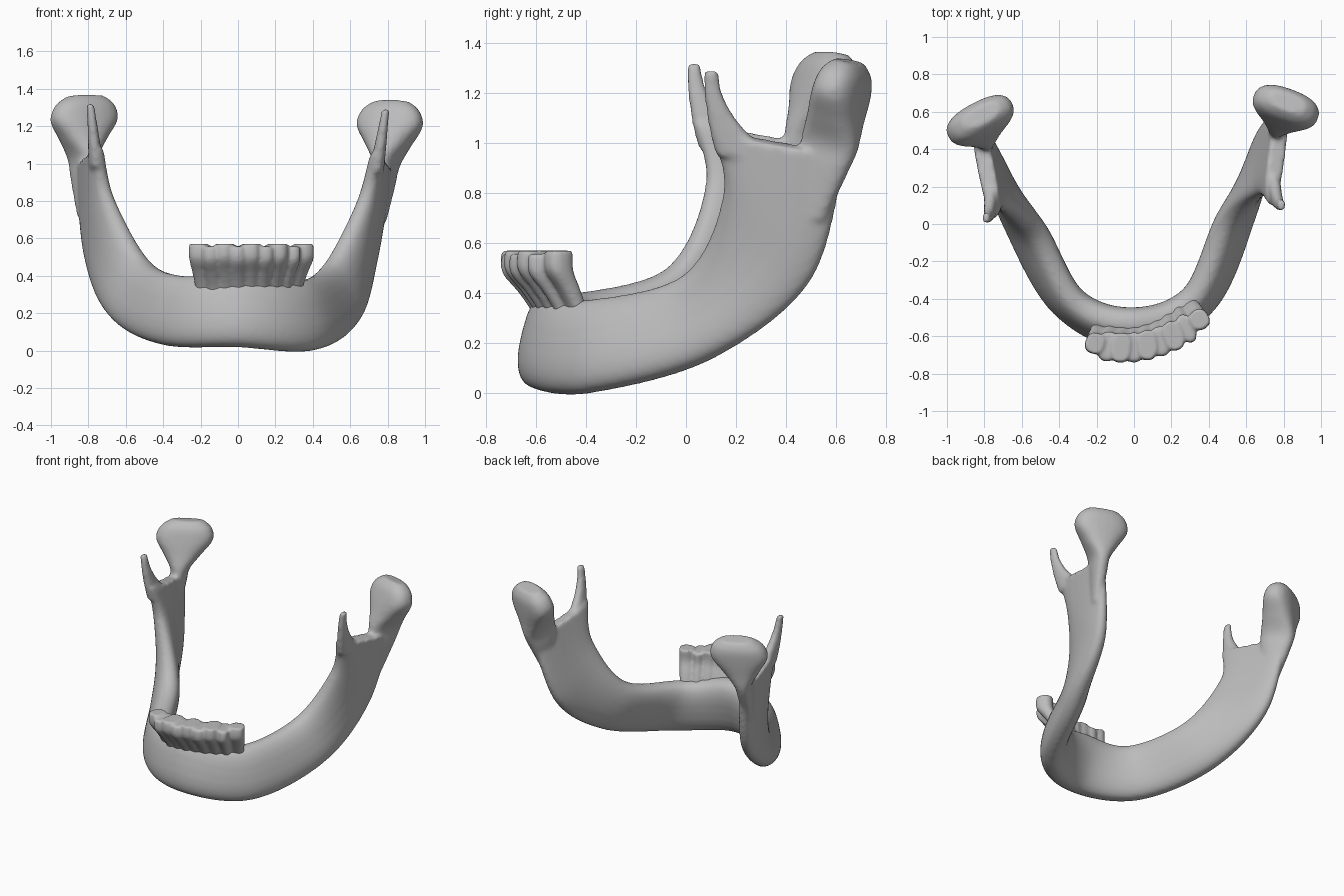
import bpy
import bmesh
from math import cos, sin, pi, copysign
from mathutils import Vector

cube = bpy.data.objects.get("Cube")
if cube:
    bpy.data.objects.remove(cube)

bone = bpy.data.materials.new("bone_grey")
bone.use_nodes = True
bone.diffuse_color = (0.5, 0.5, 0.5, 1)
bone.node_tree.nodes["Principled BSDF"].inputs["Base Color"].default_value = bone.diffuse_color

LEFT, RIGHT = 1, -1


def place(point, side):
    """Put a left-side point on a side; the right sits wider, higher and further forward."""
    x, y, z = point
    if side == LEFT:
        return Vector((x, y, z))
    wider = 0.16 * max(0, y + 0.15) * (1.3 - z)
    forward = max(0, min(0.07, 0.1 * (y + 0.6)))
    return Vector((-x - wider, y - forward, z + 0.03))


def section(first_edge, second_edge, width):
    return Vector((*first_edge, *second_edge, width))


def smooth_path(stations, steps):
    """Catmull-Rom interpolation between sections."""
    last = len(stations) - 1
    path = []
    for i in range(last):
        before, start = stations[max(i - 1, 0)], stations[i]
        end, after = stations[i + 1], stations[min(i + 2, last)]
        leave, arrive = (end - before) / 2, (after - start) / 2
        for k in range(steps):
            t = k / steps
            ease = t * t * (3 - 2 * t)
            path.append(start.lerp(end, ease)
                        + leave * (t * (1 - t) ** 2)
                        - arrive * (t * t * (1 - t)))
    return path + [stations[last]]


def loft(bm, stations, steps=8, sides=24, power=0.8):
    """Skin rounded sections, each spanning two edge points with a given width."""
    path = smooth_path(stations, steps)
    edges = [(Vector(s[0:3]), Vector(s[3:6])) for s in path]
    mids = [(first + second) / 2 for first, second in edges]
    last = len(mids) - 1
    rings = []
    for i, (first, second) in enumerate(edges):
        half = (second - first) / 2
        tangent = mids[min(i + 1, last)] - mids[max(i - 1, 0)]
        across = tangent.cross(half).normalized() * path[i][6] / 2
        ring = []
        for k in range(sides):
            c, s = cos(2 * pi * k / sides), sin(2 * pi * k / sides)
            offset = half * copysign(abs(c) ** power, c) + across * copysign(abs(s) ** power, s)
            ring.append(bm.verts.new(mids[i] + offset))
        rings.append(ring)
    for a, b in zip(rings, rings[1:]):
        for k in range(sides):
            n = (k + 1) % sides
            bm.faces.new((a[k], a[n], b[n], b[k]))
    bm.faces.new(rings[0][::-1])
    bm.faces.new(rings[-1])


def finish(bm, name, voxel, rounds):
    """Fuse overlapping shells into one softly rounded surface."""
    bmesh.ops.recalc_face_normals(bm, faces=bm.faces)
    mesh = bpy.data.meshes.new(name)
    bm.to_mesh(mesh)
    bm.free()
    mesh.materials.append(bone)
    obj = bpy.data.objects.new(name, mesh)
    bpy.context.collection.objects.link(obj)
    fuse = obj.modifiers.new("fuse", "REMESH")
    fuse.mode = "VOXEL"
    fuse.voxel_size = voxel
    fuse.use_smooth_shade = True
    soften = obj.modifiers.new("soften", "SMOOTH")
    soften.factor = 0.5
    soften.iterations = rounds


# Body and ramus: one sweep between the lower and upper borders, thinning upward
lower_border = [(0.4, -0.4, 0), (0.62, 0.1, 0.14), (0.7, 0.5, 0.45), (0.8, 0.64, 0.95)]
upper_border = [(0.3, -0.4, 0.37), (0.48, 0, 0.47), (0.67, 0.15, 0.8), (0.73, 0.1, 1.05)]


def half_arch(side):
    return [section(place(low, side), place(high, side), 0.18 - 0.01 * i * i)
            for i, (low, high) in enumerate(zip(lower_border, upper_border))]


jaw = bmesh.new()
chin = section((0, -0.61, 0.02), (0, -0.51, 0.42), 0.2)
loft(jaw, half_arch(RIGHT)[::-1] + [chin] + half_arch(LEFT), steps=12)


# Thin spur at the front of each ramus, tapering to its tip
def front_spur(bm, side):
    stations = []
    for i in range(5):
        t = i / 4
        x, z = 0.74 + 0.05 * t, 0.95 + 0.34 * t
        taper = (1 - t) ** 2
        front = place((x, 0.07 + 0.05 * taper, z), side)
        rear = place((x, 0.13 + 0.22 * taper, z), side)
        stations.append(section(rear, front, 0.08 - 0.04 * t))
    loft(bm, stations)


# Neck and broad joint head: height, half span and depth of each section
head_sections = [(0.7, 0.03, 0.1), (0.9, 0.05, 0.2), (1, 0.06, 0.24), (1.1, 0.12, 0.22),
                 (1.2, 0.18, 0.2), (1.28, 0.16, 0.17), (1.33, 0.1, 0.1)]


def joint_head(bm, side):
    slant = -0.35 if side == LEFT else -0.5
    stations = []
    for z, span, depth in head_sections:
        rise = z - 0.8
        centre = Vector((0.77 + 0.1 * rise, 0.53 + 0.23 * rise, z))
        reach = Vector((0.95, slant, 0)) * span
        stations.append(section(place(centre + reach, side), place(centre - reach, side), depth))
    loft(bm, stations)


for side in (LEFT, RIGHT):
    front_spur(jaw, side)
    joint_head(jaw, side)
finish(jaw, "jaw_bone", 0.013, 8)

# Front teeth: a tight row along a shallow arch, each leaning outward from its root
teeth = bmesh.new()
count = 9
for i in range(count):
    x = 0.07 * i - 0.21
    y = 0.95 * (x + 0.05) ** 2 - 0.66
    outward = Vector((0.9 * x, y, 0)).normalized()
    height = 0.31 - 0.012 * (i % 2)
    slim = 0.7 if i in (0, count - 1) else 1
    broad = 0.08 if i == count - 2 else 0.1
    stations = []
    for k in range(5):
        lean = min(1, k / 3) ** 1.3
        mid = Vector((x, y, 0.26 + height * k / 4)) - outward * 0.11 * (1 - lean)
        reach = outward * (0.04 + 0.04 * lean) * slim
        stations.append(section(mid - reach, mid + reach, broad * (0.8 + 0.2 * lean)))
    loft(teeth, stations, steps=4, sides=16)
finish(teeth, "front_teeth", 0.01, 8)
